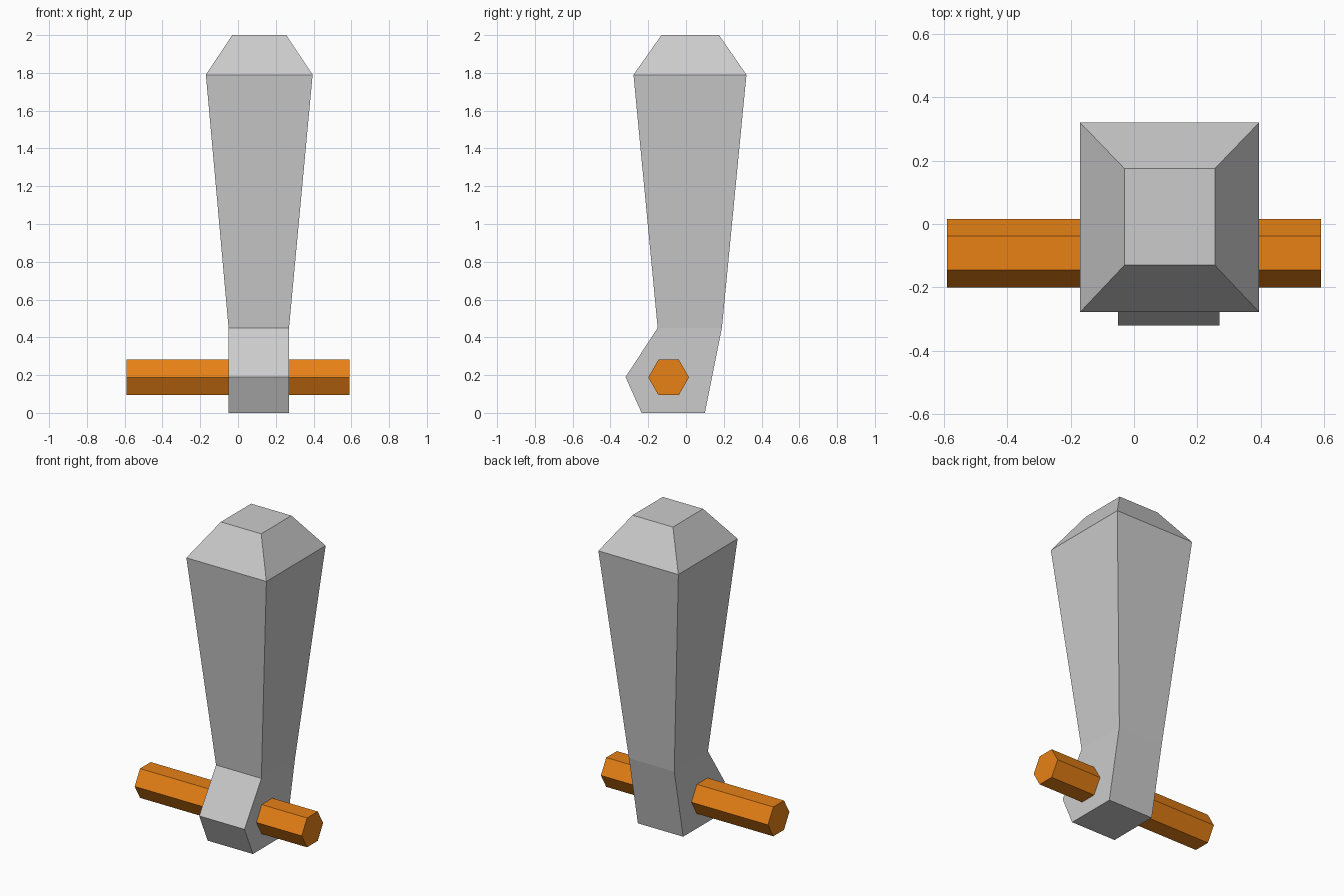
import bpy, bmesh
from math import pi
from mathutils import Matrix

if "Cube" in bpy.data.objects:
    bpy.data.objects.remove(bpy.data.objects["Cube"])


def finish(bm, name):
    bmesh.ops.recalc_face_normals(bm, faces=bm.faces)
    mesh = bpy.data.meshes.new(name)
    bm.to_mesh(mesh)
    bm.free()
    obj = bpy.data.objects.new(name, mesh)
    bpy.context.collection.objects.link(obj)
    return obj


# Tapered club: rectangular sections (z, x min, x max, y min, y max)
sections = [
    (0.00, -0.05, 0.27, -0.235, 0.10),
    (0.19, -0.05, 0.27, -0.32, 0.138),
    (0.45, -0.05, 0.27, -0.15, 0.19),
    (1.79, -0.17, 0.395, -0.278, 0.32),
    (2.00, -0.03, 0.255, -0.13, 0.175),
]
bm = bmesh.new()
rings = [[bm.verts.new((x, y, z)) for x, y in ((x0, y0), (x1, y0), (x1, y1), (x0, y1))]
         for z, x0, x1, y0, y1 in sections]
for low, high in zip(rings, rings[1:]):
    for i in range(4):
        j = (i + 1) % 4
        bm.faces.new((low[i], low[j], high[j], high[i]))
bm.faces.new(rings[0][::-1])
bm.faces.new(rings[-1])
finish(bm, "lever_body")

# Hexagonal axle running through the foot, corners pointing along y
bm = bmesh.new()
bmesh.ops.create_cone(bm, cap_ends=True, segments=6, radius1=0.108, radius2=0.108, depth=1.18,
                      matrix=Matrix.Translation((0, -0.092, 0.188)) @ Matrix.Rotation(pi / 2, 4, 'Y'))
axle = finish(bm, "axle")
orange = bpy.data.materials.new("orange")
orange.diffuse_color = (0.80, 0.22, 0.008, 1)
orange.use_nodes = True
orange.node_tree.nodes["Principled BSDF"].inputs["Base Color"].default_value = orange.diffuse_color
axle.data.materials.append(orange)
